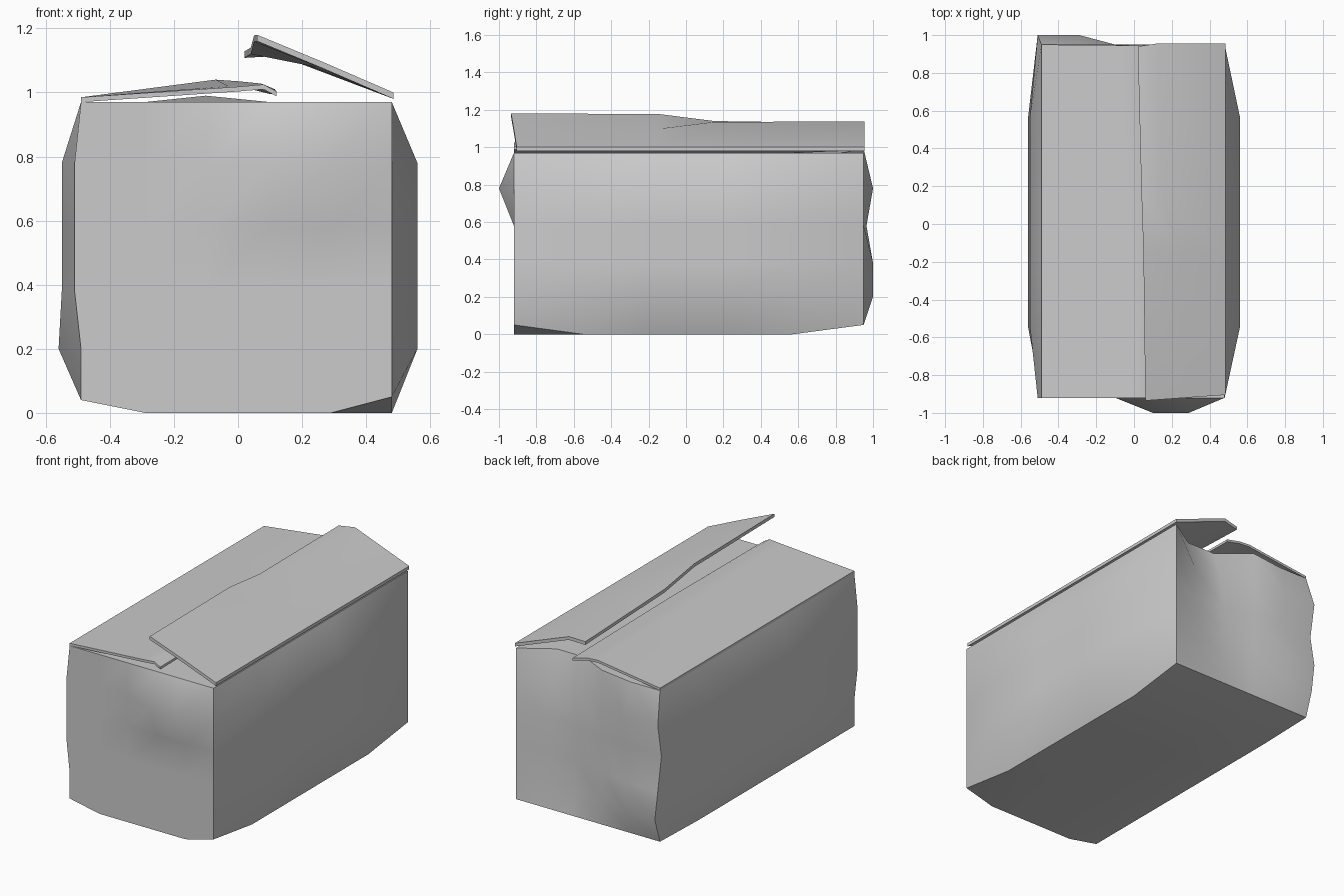
import bpy, bmesh, math
from mathutils import Vector

if "Cube" in bpy.data.objects:
    bpy.data.objects.remove(bpy.data.objects["Cube"])

XS = [-.49, -.29, -.1, .1, .29, .48]
YS = [-.92, -.55, -.2, .2, .57, .95]
ZS = [0, .2, .38, .58, .78, .97]
N = 5


def finish(name, bm, angle):
    bmesh.ops.recalc_face_normals(bm, faces=bm.faces)
    mesh = bpy.data.meshes.new(name)
    bm.to_mesh(mesh)
    bm.free()
    ob = bpy.data.objects.new(name, mesh)
    bpy.context.collection.objects.link(ob)
    bpy.ops.object.select_all(action='DESELECT')
    ob.select_set(True)
    bpy.context.view_layer.objects.active = ob
    bpy.ops.object.shade_smooth_by_angle(angle=math.radians(angle))
    return ob


def crumple(i, j, k):
    """Position of one lattice point of the battered carton."""
    x, y, z = XS[i], YS[j], ZS[k]
    mid_j, mid_k = 0 < j < N, 0 < k < N
    # bulging side walls
    if i == N and mid_j and mid_k:
        x = .56
    if i == 0 and mid_k:
        if mid_j:
            x = -.56 if k == 1 else -.55
        elif k > 1:
            x = -.51
    # back wall: left part pushed out, right part dented in at the top
    if j == N:
        if i < 2 and mid_k:
            y = .965 if k == 3 else 1.0
        if i in (3, 4):
            y -= [.0, .02, .03, .04, .06, .12][k]
        if i == 2 and k == N:
            z = .99
    # front dent pushed outwards
    if j == 0 and k == 4 and i in (3, 4):
        y = -1.0
    # bottom edges lifted
    if k == 0:
        if j == N or (j == 0 and i == N):
            z = .05
        elif i == 0:
            z = .04
    return Vector((x, y, z))


# carton body: six lattice sides sharing their vertices
bm = bmesh.new()
verts = {}


def vert(key):
    if key not in verts:
        verts[key] = bm.verts.new(crumple(*key))
    return verts[key]


def on_side(axis, level, a, b):
    key = [a, b]
    key.insert(axis, level)
    return vert(tuple(key))


for axis in range(3):
    for level in (0, N):
        for a in range(N):
            for b in range(N):
                bm.faces.new([on_side(axis, level, a + da, b + db)
                              for da, db in ((0, 0), (1, 0), (1, 1), (0, 1))])
finish("carton_body", bm, 40)


def flap(name, sections, thickness):
    """Sheet lofted through cross-sections from front to back, given thickness."""
    bm = bmesh.new()
    layers = []
    for drop in (0, thickness):
        layers.append([[bm.verts.new((x, y, z - drop)) for x, y, z in s] for s in sections])
    rows, cols = len(sections), len(sections[0])
    for g in layers:
        for r in range(rows - 1):
            for c in range(cols - 1):
                bm.faces.new((g[r][c], g[r][c + 1], g[r + 1][c + 1], g[r + 1][c]))
    rim = ([(0, c) for c in range(cols)] + [(r, cols - 1) for r in range(1, rows)]
           + [(rows - 1, c) for c in range(cols - 2, -1, -1)]
           + [(r, 0) for r in range(rows - 2, 0, -1)])
    top, low = layers
    for (r, c), (r2, c2) in zip(rim, rim[1:] + rim[:1]):
        bm.faces.new((top[r][c], top[r2][c2], low[r2][c2], low[r][c]))
    finish(name, bm, 30)


# right flap, raised most at the front
flap("right_flap", [
    [(.485, -.905, 1.0), (.27, -.92, 1.093), (.06, -.935, 1.18)],
    [(.485, -.15, 1.0), (.25, -.15, 1.098), (.05, -.15, 1.178)],
    [(.485, .15, 1.0), (.14, .15, 1.135), (.04, .15, 1.14)],
    [(.485, .955, 1.0), (.12, .955, 1.138), (.02, .94, 1.128)],
], .02)

# left flap, lying nearly flat with a drooping lip
flap("left_flap", [
    [(-.49, -.92, .985), (.0, -.92, 1.018), (.08, -.92, 1.025), (.12, -.92, 1.003)],
    [(-.49, .0, .985), (-.03, .0, 1.02), (.07, .0, 1.028), (.115, .0, 1.01)],
    [(-.49, .95, .985), (-.07, .945, 1.04), (.0, .945, 1.035), (.1, .95, 1.01)],
], .015)
